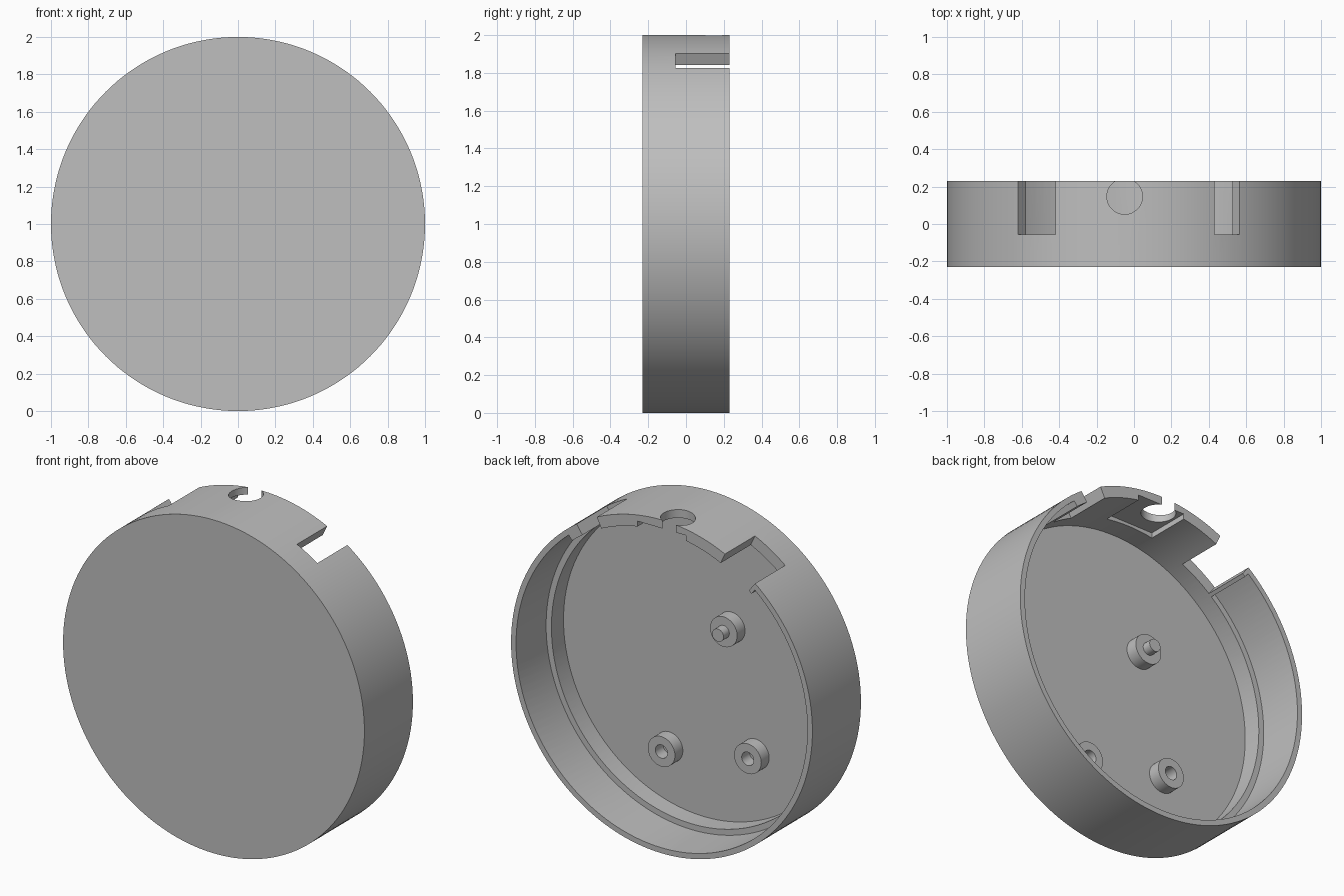
import bpy, bmesh
from math import sin, cos, radians, pi
from mathutils import Matrix, Vector

if "Cube" in bpy.data.objects:
    bpy.data.objects.remove(bpy.data.objects["Cube"])

grey = bpy.data.materials.new("light grey plastic")
grey.use_nodes = True
colour = (0.52, 0.52, 0.52, 1)
grey.diffuse_color = colour
grey.node_tree.nodes["Principled BSDF"].inputs["Base Color"].default_value = colour

FRONT, FLOOR, LEDGE, BACK = -0.23, -0.17, -0.055, 0.23
INNER, RIM = 0.932, 0.967
CENTRE = Vector((0, 0, 1))


def finish(name, bm):
    bmesh.ops.recalc_face_normals(bm, faces=bm.faces)
    mesh = bpy.data.meshes.new(name)
    bm.to_mesh(mesh)
    bm.free()
    mesh.materials.append(grey)
    obj = bpy.data.objects.new(name, mesh)
    bpy.context.collection.objects.link(obj)
    return obj


def lathe(name, profile, x=0, z=0, steps=48, closed=False):
    """Turn a (radius, y) profile around an axis parallel to y."""
    bm = bmesh.new()
    rings = []
    for r, y in profile:
        count = steps if r else 1
        rings.append([bm.verts.new((x + r * sin(2 * pi * i / steps), y,
                                    1 + z + r * cos(2 * pi * i / steps)))
                      for i in range(count)])
    pairs = list(zip(rings, rings[1:]))
    if closed:
        pairs.append((rings[-1], rings[0]))
    for a, b in pairs:
        for i in range(steps):
            j = (i + 1) % steps
            if len(a) == 1:
                bm.faces.new((a[0], b[i], b[j]))
            elif len(b) == 1:
                bm.faces.new((a[i], a[j], b[0]))
            else:
                bm.faces.new((a[i], a[j], b[j], b[i]))
    return finish(name, bm)


def sector(name, r0, r1, start, end, y0, y1):
    """Solid ring sector; angles run from the top towards +x."""
    bm = bmesh.new()
    n = max(4, int((end - start) / 2.5))
    angles = [radians(start + (end - start) * i / n) for i in range(n + 1)]
    cuts = []
    for a in angles:
        cuts.append([bm.verts.new((r * sin(a), y, 1 + r * cos(a)))
                     for r, y in ((r0, y0), (r1, y0), (r1, y1), (r0, y1))])
    for a, b in zip(cuts, cuts[1:]):
        for k in range(4):
            m = (k + 1) % 4
            bm.faces.new((a[k], a[m], b[m], b[k]))
    bm.faces.new(cuts[0])
    bm.faces.new(cuts[-1])
    return finish(name, bm)


def smooth(obj):
    bpy.ops.object.select_all(action='DESELECT')
    obj.select_set(True)
    bpy.context.view_layer.objects.active = obj
    bpy.ops.object.shade_smooth_by_angle(angle=radians(25))


# Round cup, open at the back
cup = lathe("round_housing", [(0, FRONT), (1, FRONT), (1, BACK), (INNER, BACK),
                              (INNER, FLOOR), (0, FLOOR)], steps=144)

# Thinner rim with a ledge, leaving the thick wall at the top
cutters = [sector("rim_cutter", 0.6, RIM, 39.7, 320.3, LEDGE, 0.4)]

# Two slots through the wall
for start, end in ((25.5, 34.4), (-38.3, -24.8)):
    cutters.append(sector("slot_cutter", 0.8, 1.2, start, end, LEDGE, 0.4))

# Flat pocket inside the thick wall
bm = bmesh.new()
bmesh.ops.create_cube(bm, size=1, matrix=Matrix.Translation((0, 0.18, 1.85))
                      @ Matrix.Diagonal((0.32, 0.44, 0.2, 1)))
cutters.append(finish("pocket_cutter", bm))

# Cable hole breaking through the rim
bm = bmesh.new()
bmesh.ops.create_cone(bm, cap_ends=True, segments=48, radius1=0.095, radius2=0.095,
                      depth=0.4, matrix=Matrix.Translation((-0.05, 0.147, 1.95)))
cutters.append(finish("hole_cutter", bm))

bpy.context.view_layer.objects.active = cup
for cutter in cutters:
    cutter.hide_render = True
    mod = cup.modifiers.new("cut", 'BOOLEAN')
    mod.operation = 'DIFFERENCE'
    mod.solver = 'EXACT'
    mod.object = cutter
    bpy.ops.object.modifier_apply(modifier=mod.name)
for cutter in cutters:
    bpy.data.objects.remove(cutter)
smooth(cup)

# Mounting posts on the floor: two hollow, one with a pin
TOP = -0.095
for name, x, z in (("left_post", 0.23, -0.575), ("right_post", -0.343, -0.465)):
    smooth(lathe(name, [(0.04, FLOOR), (0.09, FLOOR), (0.09, TOP), (0.04, TOP)],
                 x, z, closed=True))
smooth(lathe("pin_post", [(0, FLOOR), (0.09, FLOOR), (0.09, TOP), (0.038, TOP),
                          (0.038, TOP + 0.055), (0, TOP + 0.055)], -0.183, 0.254))
